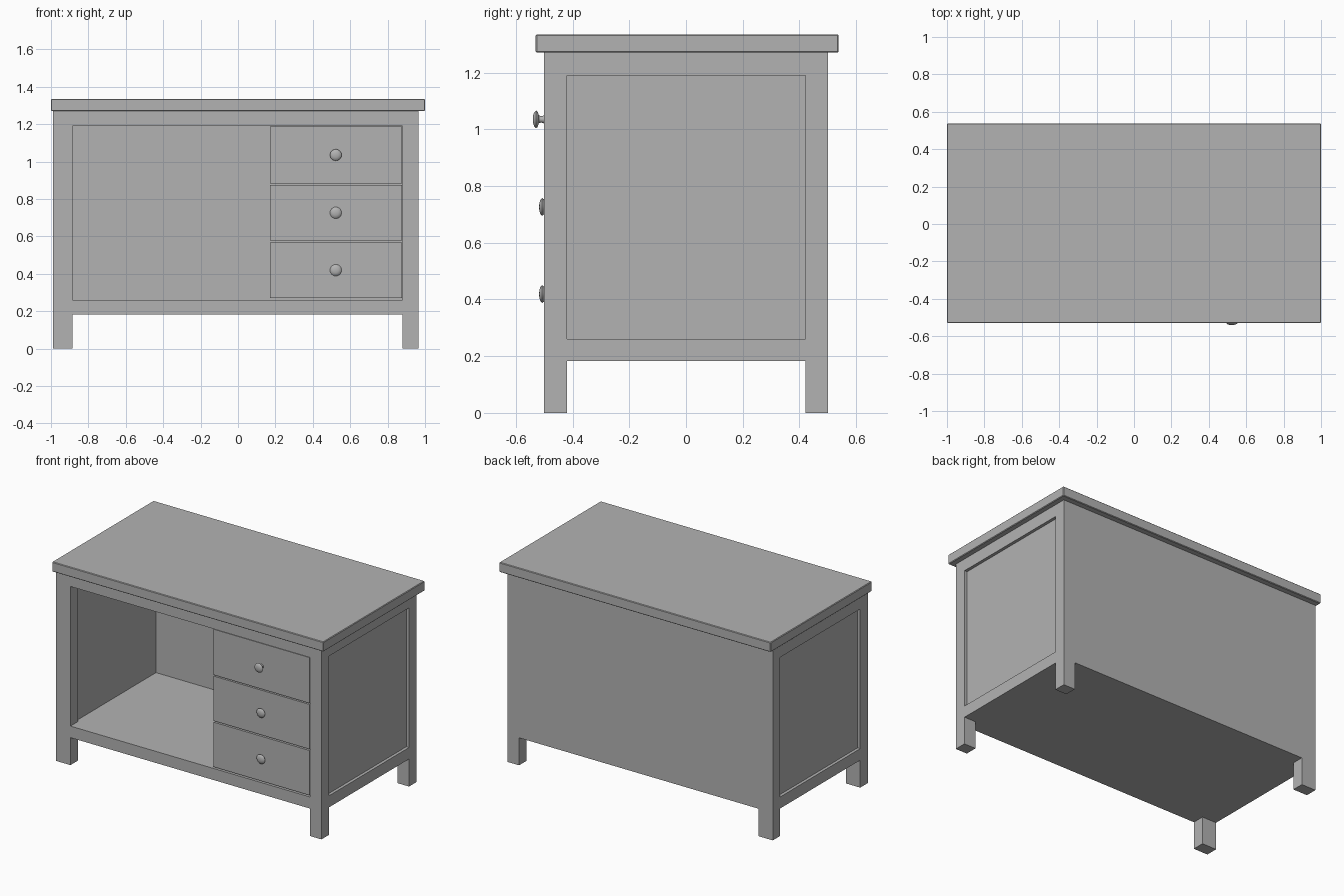
import bpy
import bmesh
import math
from mathutils import Matrix, Vector

if "Cube" in bpy.data.objects:
    bpy.data.objects.remove(bpy.data.objects["Cube"], do_unlink=True)

# Single plain colour
GREY = (0.45, 0.45, 0.45, 1.0)
grey = bpy.data.materials.new("plain grey")
grey.use_nodes = True
grey.diffuse_color = GREY
grey.node_tree.nodes["Principled BSDF"].inputs["Base Color"].default_value = GREY


def add_object(name, bm):
    mesh = bpy.data.meshes.new(name)
    bm.to_mesh(mesh)
    bm.free()
    mesh.materials.append(grey)
    obj = bpy.data.objects.new(name, mesh)
    bpy.context.collection.objects.link(obj)
    return obj


def select_only(obj):
    bpy.ops.object.select_all(action='DESELECT')
    obj.select_set(True)
    bpy.context.view_layer.objects.active = obj


def box(name, x, y, z):
    """Box from (low, high) ranges on each axis."""
    bm = bmesh.new()
    bmesh.ops.create_cube(bm, size=1)
    size = [r[1] - r[0] for r in (x, y, z)]
    middle = Vector([(r[0] + r[1]) / 2 for r in (x, y, z)])
    bm.transform(Matrix.Translation(middle) @ Matrix.Diagonal((*size, 1)))
    return add_object(name, bm)


def carve(target, *ranges):
    cutter = box("cutter", *ranges)
    cutter.hide_render = True
    mod = target.modifiers.new("carve", 'BOOLEAN')
    mod.operation = 'DIFFERENCE'
    mod.solver = 'EXACT'
    mod.object = cutter
    select_only(target)
    bpy.ops.object.modifier_apply(modifier=mod.name)
    bpy.data.objects.remove(cutter, do_unlink=True)


# Main dimensions
LEFT, RIGHT = -0.99, 0.965
OPEN_X = (-0.885, 0.88)
OPEN_Y = (-0.42, 0.422)
OPEN_Z = (0.26, 1.19)
BODY_TOP, BODY_BOTTOM = 1.27, 0.183
RECESS = 0.02
FAR = (-2, 2)

# Cabinet frame: legs, cavity, front opening and recessed side panels
frame = box("cabinet_frame", (LEFT, RIGHT), (-0.5, 0.5), (0, BODY_TOP))
under = (-1, BODY_BOTTOM)
carve(frame, OPEN_X, FAR, under)
carve(frame, FAR, OPEN_Y, under)
carve(frame, (-0.9, 0.89), OPEN_Y, (OPEN_Z[0], 2))
carve(frame, OPEN_X, (-1, -0.3), OPEN_Z)
carve(frame, (-2, LEFT + RECESS), OPEN_Y, OPEN_Z)
carve(frame, (RIGHT - RECESS, 2), OPEN_Y, OPEN_Z)

# Table top with slightly eased edges
top = box("table_top", (-1, 1), (-0.53, 0.538), (BODY_TOP, 1.335))
bevel = top.modifiers.new("eased edges", 'BEVEL')
bevel.width = 0.004
bevel.segments = 1


def knob(name, x, y, z):
    """Lathed knob; y is the position of its rounded front."""
    profile = [(0, 0), (0.014, 0.001), (0.025, 0.005), (0.031, 0.011),
               (0.027, 0.017), (0.014, 0.021), (0.011, 0.03),
               (0.016, 0.045), (0.016, 0.06)]
    bm = bmesh.new()
    verts = [bm.verts.new((r, d, 0)) for r, d in profile]
    edges = [bm.edges.new(pair) for pair in zip(verts, verts[1:])]
    bmesh.ops.spin(bm, geom=verts + edges, cent=(0, 0, 0), axis=(0, 1, 0),
                   angle=math.tau, steps=24)
    bmesh.ops.remove_doubles(bm, verts=bm.verts, dist=0.0001)
    bmesh.ops.recalc_face_normals(bm, faces=bm.faces)
    bm.transform(Matrix.Translation((x, y, z)))
    obj = add_object(name, bm)
    select_only(obj)
    bpy.ops.object.shade_smooth_by_angle(angle=math.radians(50))


# Drawers, with the top knob standing further out
drawers = [("bottom", 0.27, 0.568, -0.518),
           ("middle", 0.577, 0.875, -0.518),
           ("top", 0.883, 1.187, -0.54)]
for label, low, high, knob_y in drawers:
    box(label + "_drawer", (0.17, 0.877), (-0.499, 0.41), (low, high))
    knob(label + "_drawer_knob", 0.523, knob_y, (low + high) / 2)
